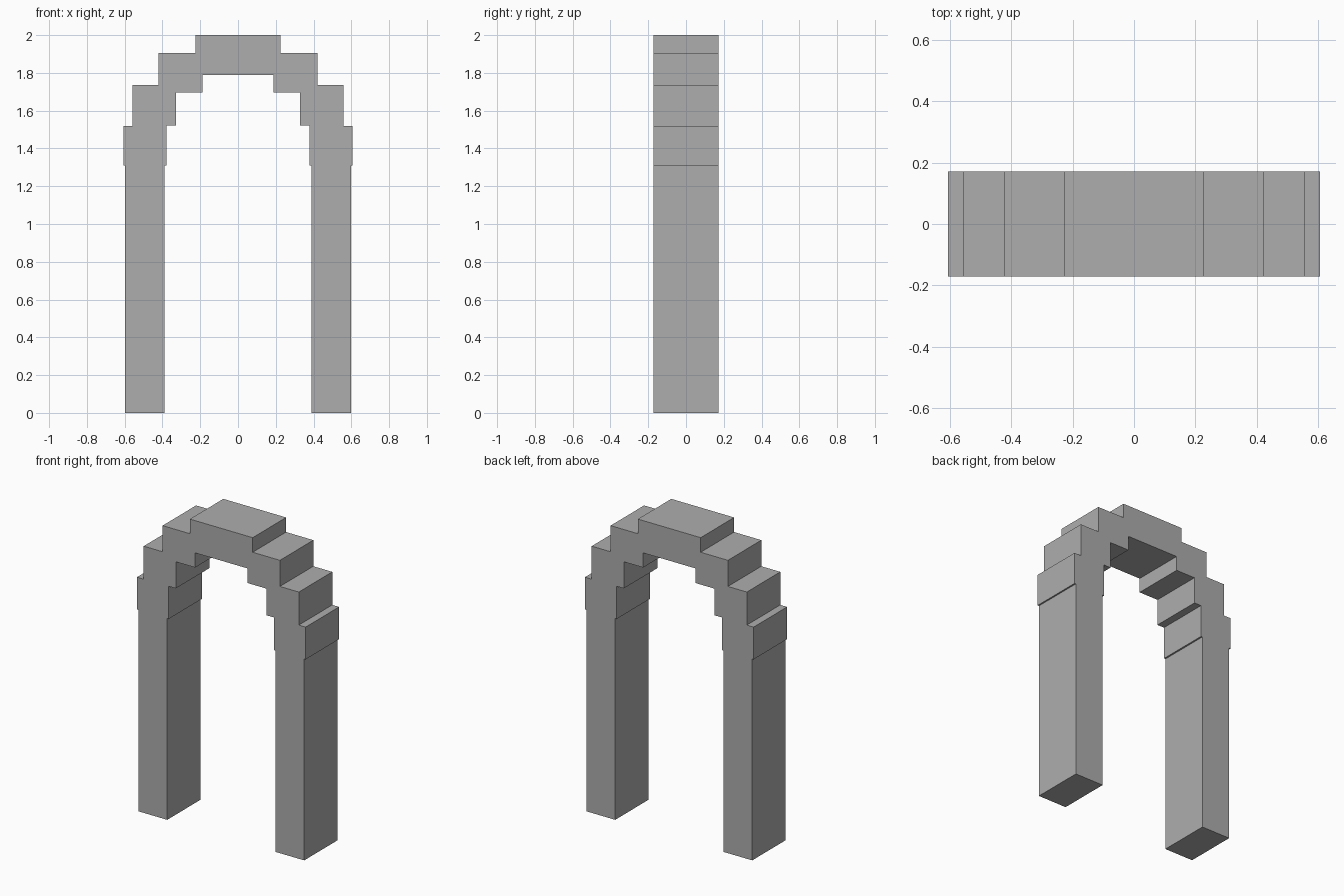
import bpy
import bmesh

cube = bpy.data.objects.get("Cube")
if cube:
    bpy.data.objects.remove(cube, do_unlink=True)

HALF_DEPTH = 0.172

# Plain grey stone
stone = bpy.data.materials.new("grey_stone")
stone.use_nodes = True
GREY = (0.42, 0.42, 0.42, 1)
stone.diffuse_color = GREY
stone.node_tree.nodes["Principled BSDF"].inputs["Base Color"].default_value = GREY

# Stepped courses as (half width, top height), from the ground up
outer_steps = [(0.597, 1.31), (0.607, 1.52), (0.558, 1.735), (0.422, 1.905), (0.226, 2.0)]
inner_steps = [(0.389, 1.31), (0.378, 1.522), (0.327, 1.695), (0.188, 1.79)]


def staircase(steps):
    """Corner points of one stepped edge, climbing from the ground."""
    points, base = [], 0
    for x, top in steps:
        points += [(x, base), (x, top)]
        base = top
    return points


def mirrored(points):
    return [(-x, z) for x, z in reversed(points)]


# Closed arch outline: over the outside, then back through the opening
outer, inner = staircase(outer_steps), staircase(inner_steps)
outline = outer + mirrored(outer) + mirrored(inner)[::-1] + inner[::-1]

# Extrude the outline through the depth of the arch
bm = bmesh.new()
face = bm.faces.new([bm.verts.new((x, -HALF_DEPTH, z)) for x, z in outline])
result = bmesh.ops.extrude_face_region(bm, geom=[face], use_keep_orig=True)
back = [v for v in result["geom"] if isinstance(v, bmesh.types.BMVert)]
bmesh.ops.translate(bm, verts=back, vec=(0, 2 * HALF_DEPTH, 0))
bmesh.ops.recalc_face_normals(bm, faces=bm.faces)

mesh = bpy.data.meshes.new("stepped_arch")
bm.to_mesh(mesh)
bm.free()
mesh.materials.append(stone)
arch = bpy.data.objects.new("stepped_arch", mesh)
bpy.context.collection.objects.link(arch)
